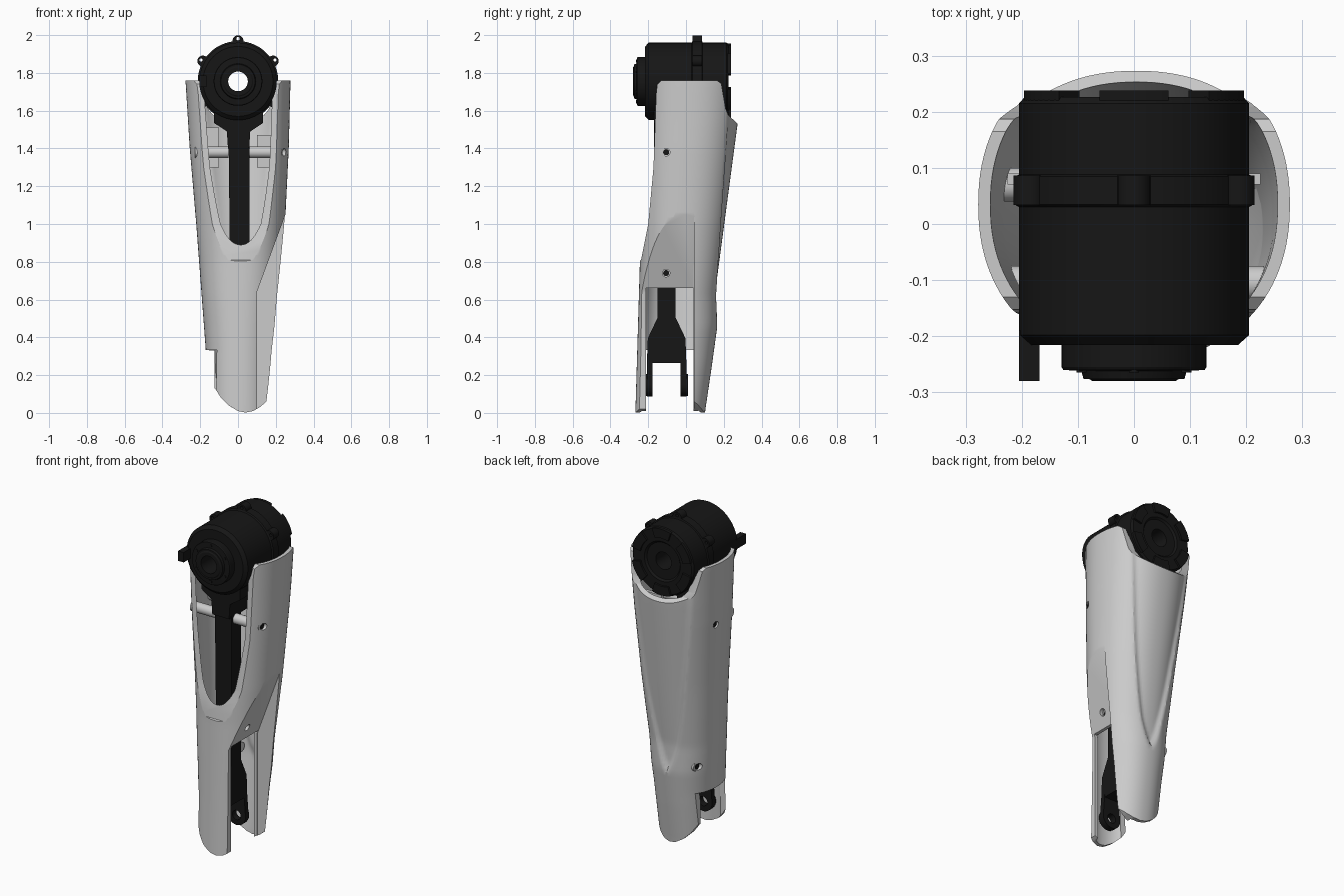
import bpy, bmesh, math
from mathutils import Matrix, Vector

if "Cube" in bpy.data.objects:
    bpy.data.objects.remove(bpy.data.objects["Cube"])

black = bpy.data.materials.new("black_metal")
black.diffuse_color = (0.008, 0.008, 0.008, 1)
black.use_nodes = True
black.node_tree.nodes["Principled BSDF"].inputs["Base Color"].default_value = black.diffuse_color
MZ = 1.755  # motor axis height


def finish(name, bm, mat=None):
    bmesh.ops.recalc_face_normals(bm, faces=bm.faces)
    me = bpy.data.meshes.new(name)
    bm.to_mesh(me)
    bm.free()
    ob = bpy.data.objects.new(name, me)
    bpy.context.collection.objects.link(ob)
    if mat:
        me.materials.append(mat)
    return ob


def prism(name, pts, axis, lo, hi, mat=None):
    """Extrude a 2D outline: axis x takes (y, z) points, axis y takes (x, z)."""
    bm = bmesh.new()
    def at(p, d):
        return (d, p[0], p[1]) if axis == 'x' else (p[0], d, p[1])
    rings = [[bm.verts.new(at(p, d)) for p in pts] for d in (lo, hi)]
    n = len(pts)
    for r in rings:
        bm.faces.new(r)
    for i in range(n):
        j = (i + 1) % n
        bm.faces.new((rings[0][i], rings[0][j], rings[1][j], rings[1][i]))
    return finish(name, bm, mat)


def box(name, x, y, z, mat=None):
    return prism(name, [(y[0], z[0]), (y[1], z[0]), (y[1], z[1]), (y[0], z[1])], 'x', x[0], x[1], mat)


def rod(name, p, q, r, mat=None, seg=32):
    p, q = Vector(p), Vector(q)
    rot = (q - p).to_track_quat('Z', 'Y').to_matrix().to_4x4()
    bm = bmesh.new()
    bmesh.ops.create_cone(bm, cap_ends=True, segments=seg, radius1=r, radius2=r,
                          depth=(q - p).length, matrix=Matrix.Translation((p + q) / 2) @ rot)
    return finish(name, bm, mat)


def cut(ob, *cutters):
    for c in cutters:
        m = ob.modifiers.new("cut", 'BOOLEAN')
        m.operation, m.solver, m.object = 'DIFFERENCE', 'EXACT', c
        bpy.context.view_layer.objects.active = ob
        bpy.ops.object.modifier_apply(modifier=m.name)
        bpy.data.objects.remove(c)


def lerp(table, z):
    if z <= table[0][0]:
        return table[0][1]
    for (z0, v0), (z1, v1) in zip(table, table[1:]):
        if z <= z1:
            return v0 + (v1 - v0) * (z - z0) / (z1 - z0)
    return table[-1][1]


# shell: tapering oval tube with a recessed panel down its back
CX = [(0, .012), (1, .014), (1.76, 0)]
HALF = [(0, .17), (.33, .183), (1, .235), (1.4, .262), (1.76, .278)]
FRONT = [(0, -.268), (.8, -.244), (1.76, -.245)]
BACK = [(0, .10), (.25, .137), (.46, .166), (.62, .17), (1.53, .291), (1.76, .315)]


def loft(name, inset, z0, z1):
    bm = bmesh.new()
    rows, seg = 72, 112
    rings = []
    for k in range(rows + 1):
        z = z0 + (z1 - z0) * k / rows
        a, cx = lerp(HALF, z) - inset, lerp(CX, z)
        f, bk = lerp(FRONT, z) + inset, lerp(BACK, z) - inset
        cy, b = (f + bk) / 2, (bk - f) / 2
        w = .2 * math.sqrt(max(0, (z - .46) / 1.07))
        ring = []
        for i in range(seg):
            t = 2 * math.pi * i / seg
            c, s = math.cos(t), math.sin(t)
            x = a * math.copysign(abs(c) ** (2 / 2.2), c)
            y = b * math.copysign(abs(s) ** (2 / 2.2), s)
            if s > 0:
                u = min(1, max(0, (w - abs(x)) / .035))
                y -= .018 * u * u * (3 - 2 * u)
            ring.append(bm.verts.new((cx + x, cy + y, z)))
        rings.append(ring)
    for r0, r1 in zip(rings, rings[1:]):
        for i in range(seg):
            j = (i + 1) % seg
            bm.faces.new((r0[i], r0[j], r1[j], r1[i]))
    bm.faces.new(rings[0])
    bm.faces.new(rings[-1])
    return finish(name, bm)


def recess(dx, y1):
    pts = [(.1, -.3), (.6, -.3), (.6, 1.182), (.3, 1.182), (.1, .64)]
    return prism("recess_cutter", [(x - dx, z) for x, z in pts], 'y', -.6, y1)


shell = loft("shell", 0, -.03, 1.8)
cavity = loft("cavity", .022, -.12, 1.9)
cut(shell, recess(0, .043))
cut(cavity, recess(.02, .064))
cut(shell, cavity)
# sloped top edge and U-shaped front opening
top = [(-.5, 2.2), (-.5, .797), (-.25, .797), (-.238, .81), (-.2, 1.0), (-.172, 1.3), (-.158, 1.69),
       (-.152, 1.74), (-.13, 1.76), (.165, 1.76), (.187, 1.743), (.21, 1.61),
       (.225, 1.575), (.275, 1.53), (.5, 1.47), (.5, 2.2)]
bottom = [(-.5, -.2), (-.5, .13), (-.122, .13), (-.09, .08), (-.05, .04), (0, .01), (.04, .002),
          (.08, .01), (.115, .03), (.145, .055), (.17, .085), (.5, .1), (.5, -.2)]
cut(shell, prism("top_cutter", top, 'x', -.6, .6),
    prism("bottom_cutter", bottom, 'y', -.6, .6),
    box("right_gap", (.02, .6), (-.212, .04), (-.2, .66)),
    box("left_gap", (-.6, .021), (-.212, .04), (-.2, .332)),
    box("left_trim", (-.6, -.124), (-.6, .6), (-.2, .331)))

# screw bosses inside the shell, with countersunk holes through the wall
bosses = [(1, -.105, 1.38, .06, .232), (1, -.105, .74, .03, .112),
          (-1, -.105, 1.38, .05, .228), (-1, .07, 1.38, .06, .238), (-1, .09, .5, .04, .135)]
for i, (s, y, z, x0, x1) in enumerate(bosses):
    rod(f"boss_{i}", (s * x0, y, z), (s * x1, y, z), .03)
    if i != 2:
        cut(shell, rod("hole", (s * x0, y, z), (s * .5, y, z), .02, seg=24))
        rod(f"screw_{i}", (s * (x1 - .02), y, z), (s * (x1 + .004), y, z), .016, black)
for s, z in ((1, 1.47), (-1, 1.51)):
    box("inner_rib", sorted((s * .1, s * .225)), (.07, .09), (1.3, z))

# motor: hollow lathe profile about the y axis
prof = [(.052, -.28), (.074, -.28), (.08, -.276), (.09, -.276), (.094, -.262), (.126, -.26), (.129, -.255),
        (.129, -.216), (.185, -.216), (.205, -.198), (.205, .03), (.213, .035), (.213, .085), (.205, .088),
        (.205, .215), (.195, .226), (.12, .226), (.11, .215), (.052, .215)]
bm = bmesh.new()
N = 80
rings = [[bm.verts.new((r * math.cos(2 * math.pi * k / N), y, MZ + r * math.sin(2 * math.pi * k / N)))
          for r, y in prof] for k in range(N)]
for k in range(N):
    p, q = rings[k], rings[(k + 1) % N]
    for i in range(len(prof)):
        j = (i + 1) % len(prof)
        bm.faces.new((p[i], p[j], q[j], q[i]))
finish("motor", bm, black)


def polar(r, deg, y):
    t = math.radians(deg)
    return (r * math.cos(t), y, MZ + r * math.sin(t))


# flange ears with screw holes
for deg in (-30, 30, 90, 150, 210):
    ear = rod("flange_ear", polar(.215, deg, .034), polar(.215, deg, .086), .029, black)
    cut(ear, rod("hole", polar(.226, deg, 0), polar(.226, deg, .2), .009, seg=16))
# rear pads and front screws
for k in range(6):
    arc = [60 * k + 12 + 36 * i / 8 for i in range(9)]
    ring = [polar(.2, d, 0) for d in arc] + [polar(.145, d, 0) for d in reversed(arc)]
    prism("rear_pad", [(p[0], p[2]) for p in ring], 'y', .2, .238, black)
    rod("front_screw", polar(.108, 60 * k + 30, -.265), polar(.108, 60 * k + 30, -.255), .009, black, 12)
box("connector_tab", (-.205, -.168), (-.28, -.19), (1.725, 1.785), black)

# link arm: neck, shank, flare and fork
half = [(.13, 1.6), (.13, 1.535), (.062, 1.49), (.056, 1.4)]
prism("arm_neck", [(x + .003, z) for x, z in half] + [(.003 - x, z) for x, z in reversed(half)],
      'y', -.17, 0, black)
prism("arm_shank", [(-.05, 1.45), (.06, 1.45), (.06, .6), (-.04, .6)], 'y', -.15, -.055, black)
prism("arm_flare", [(-.15, .9), (-.055, .9), (-.055, .505), (-.003, .395), (.002, .265),
                    (-.207, .265), (-.202, .395), (-.15, .505)], 'x', -.04, .06, black)
tongue = [(-.04, .28), *[(.01 + .06 * math.cos(t), .148 + .06 * math.sin(t)) for t in
          [math.pi + math.pi * i / 20 for i in range(21)]], (.06, .28)]
for y0, y1, b0, b1 in ((-.207, -.178, -.218, -.19), (-.028, .002, -.015, .01)):
    prong = prism("fork_prong", tongue, 'y', y0, y1, black)
    collar = rod("fork_collar", (.01, b0, .148), (.01, b1, .148), .058, black)
    for part in (prong, collar):
        cut(part, rod("hole", (.01, -.4, .148), (.01, .2, .148), .028))

# keep edges crisp on smooth surfaces
for ob in bpy.data.objects:
    ob.select_set(True)
bpy.context.view_layer.objects.active = shell
bpy.ops.object.shade_smooth_by_angle(angle=math.radians(28))
